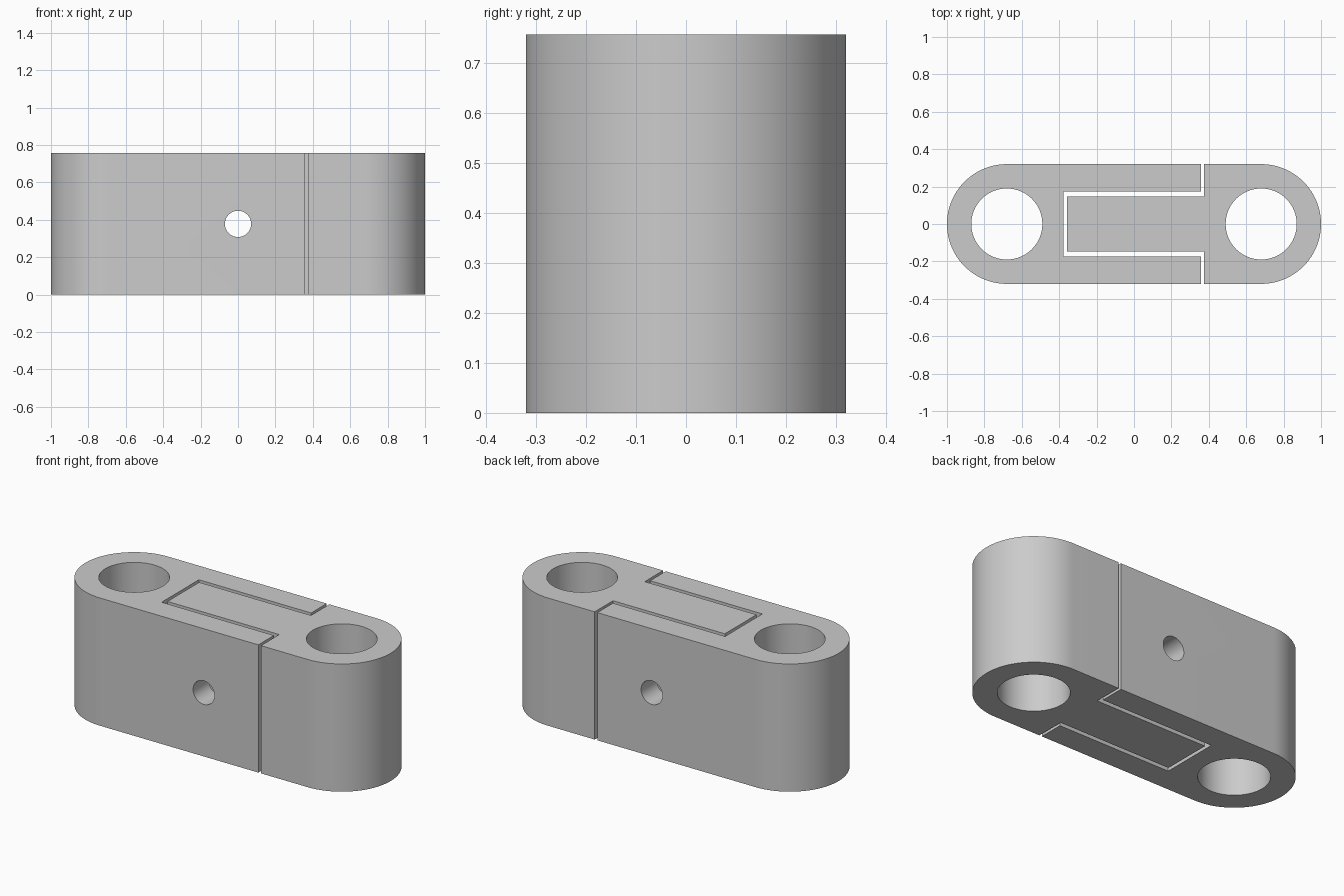
import bpy
import bmesh
import math

cube = bpy.data.objects.get("Cube")
if cube:
    bpy.data.objects.remove(cube, do_unlink=True)

HEIGHT = 0.756
RADIUS = 0.32        # rounded ends
CENTRE = 0.68        # distance of each bore from the middle
BORE = 0.19
PIN = 0.07
FORK_END, SHOULDER = 0.357, 0.374
SLOT_X, SLOT_Y = -0.378, 0.174
TONGUE_X, TONGUE_Y = -0.358, 0.148

grey = bpy.data.materials.new("plain grey")
grey.use_nodes = True
colour = (0.6, 0.6, 0.6, 1)
grey.diffuse_color = colour
grey.node_tree.nodes["Principled BSDF"].inputs["Base Color"].default_value = colour


def prism(name, outline, z0=0.0, z1=HEIGHT):
    """Extrude a flat outline upwards into a solid."""
    bm = bmesh.new()
    face = bm.faces.new([bm.verts.new((x, y, z0)) for x, y in outline])
    grown = bmesh.ops.extrude_face_region(bm, geom=[face])
    top = [v for v in grown["geom"] if isinstance(v, bmesh.types.BMVert)]
    bmesh.ops.translate(bm, verts=top, vec=(0, 0, z1 - z0))
    bmesh.ops.recalc_face_normals(bm, faces=bm.faces)
    mesh = bpy.data.meshes.new(name)
    bm.to_mesh(mesh)
    bm.free()
    mesh.materials.append(grey)
    obj = bpy.data.objects.new(name, mesh)
    bpy.context.collection.objects.link(obj)
    return obj


def arc(cx, radius, start, end, steps):
    angles = [math.radians(start + (end - start) * i / steps) for i in range(steps + 1)]
    return [(cx + radius * math.cos(a), radius * math.sin(a)) for a in angles]


def bore_cutter(x):
    return prism("bore_cutter", arc(x, BORE, 0, 360, 64)[:-1], -0.1, HEIGHT + 0.1)


def pin_cutter():
    cutter = prism("pin_cutter", arc(0, PIN, 0, 360, 48)[:-1], -0.5, 0.5)
    cutter.rotation_euler.x = math.pi / 2
    cutter.location.z = HEIGHT / 2
    return cutter


def cut(obj, cutters):
    """Subtract the cutters, then shade the round walls smooth."""
    bpy.ops.object.select_all(action="DESELECT")
    bpy.context.view_layer.objects.active = obj
    obj.select_set(True)
    for cutter in cutters:
        mod = obj.modifiers.new("cut", "BOOLEAN")
        mod.operation = "DIFFERENCE"
        mod.solver = "EXACT"
        mod.object = cutter
        bpy.context.view_layer.update()
        bpy.ops.object.modifier_apply(modifier=mod.name)
        bpy.data.objects.remove(cutter, do_unlink=True)
    bpy.ops.object.shade_smooth_by_angle(angle=math.radians(30))


# Fork link: rounded end with two prongs around the slot
fork = prism("fork_link", arc(-CENTRE, RADIUS, 90, 270, 48) + [
    (FORK_END, -RADIUS), (FORK_END, -SLOT_Y), (SLOT_X, -SLOT_Y),
    (SLOT_X, SLOT_Y), (FORK_END, SLOT_Y), (FORK_END, RADIUS)])
cut(fork, [bore_cutter(-CENTRE), pin_cutter()])

# Tongue link: rounded end with a tongue that fills the slot
tongue = prism("tongue_link", arc(CENTRE, RADIUS, -90, 90, 48) + [
    (SHOULDER, RADIUS), (SHOULDER, TONGUE_Y), (TONGUE_X, TONGUE_Y),
    (TONGUE_X, -TONGUE_Y), (SHOULDER, -TONGUE_Y), (SHOULDER, -RADIUS)])
cut(tongue, [bore_cutter(CENTRE), pin_cutter()])
